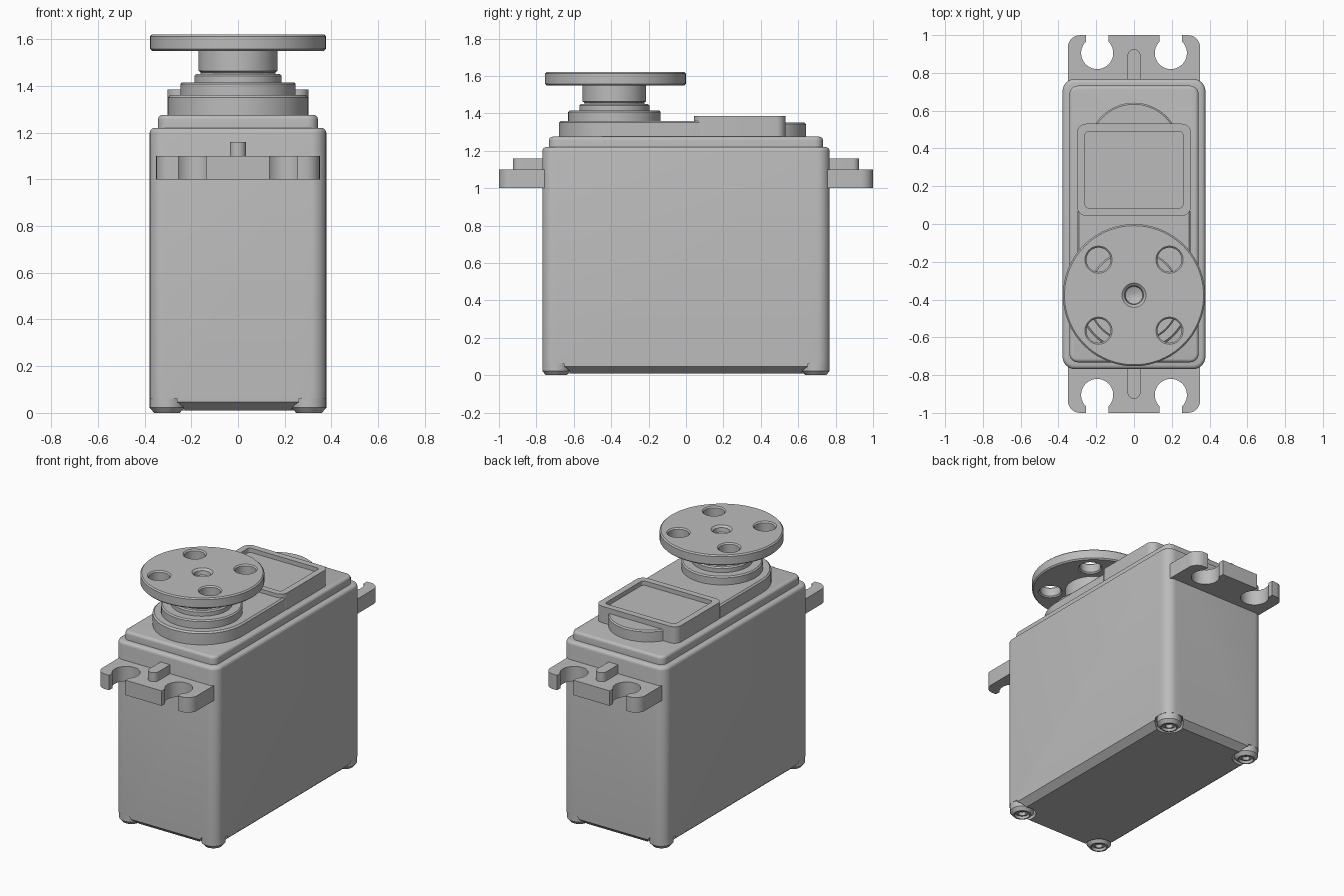
import bpy, bmesh, math

if "Cube" in bpy.data.objects:
    bpy.data.objects.remove(bpy.data.objects["Cube"], do_unlink=True)

grey = bpy.data.materials.new("grey plastic")
grey.use_nodes = True
COLOR = (0.5, 0.5, 0.5, 1)
grey.diffuse_color = COLOR
grey.node_tree.nodes["Principled BSDF"].inputs["Base Color"].default_value = COLOR


def arc(cx, cy, r, a0, a1, n):
    angles = [math.radians(a0 + (a1 - a0) * i / n) for i in range(n + 1)]
    return [(cx + r * math.cos(a), cy + r * math.sin(a)) for a in angles]


def circle(cx, cy, r, n=64):
    return arc(cx, cy, r, 0, 360, n)[:-1]


def rounded_rect(hx, hy, r, cy=0):
    pts = []
    for k, (sx, sy) in enumerate([(1, 1), (-1, 1), (-1, -1), (1, -1)]):
        pts += arc(sx * (hx - r), cy + sy * (hy - r), r, 90 * k, 90 * k + 90, 8)
    return pts


def loft(name, sections):
    """Skin a stack of (outline, z) sections and cap both ends."""
    bm = bmesh.new()
    rings = [[bm.verts.new((x, y, z)) for x, y in pts] for pts, z in sections]
    n = len(rings[0])
    for a, b in zip(rings, rings[1:]):
        for i in range(n):
            j = (i + 1) % n
            bm.faces.new((a[i], a[j], b[j], b[i]))
    bm.faces.new(rings[0])
    bm.faces.new(rings[-1])
    bmesh.ops.recalc_face_normals(bm, faces=bm.faces[:])
    mesh = bpy.data.meshes.new(name)
    bm.to_mesh(mesh)
    bm.free()
    mesh.materials.append(grey)
    obj = bpy.data.objects.new(name, mesh)
    bpy.context.collection.objects.link(obj)
    return obj


def lathe(name, cx, cy, profile, n=64):
    return loft(name, [(circle(cx, cy, r, n), z) for r, z in profile])


def activate(obj):
    bpy.ops.object.select_all(action="DESELECT")
    obj.select_set(True)
    bpy.context.view_layer.objects.active = obj


def cut(obj, cutters):
    for c in cutters:
        mod = obj.modifiers.new("cut", "BOOLEAN")
        mod.operation = "DIFFERENCE"
        mod.solver = "EXACT"
        mod.object = c
        activate(obj)
        bpy.ops.object.modifier_apply(modifier=mod.name)
        bpy.data.objects.remove(c, do_unlink=True)


def smooth(*objs):
    for o in objs:
        activate(o)
        bpy.ops.object.shade_smooth_by_angle(angle=math.radians(30))


def slab(name, hx, hy, r, z0, z1, b):
    """Rounded block whose top edge is rounded by b."""
    sections = [(rounded_rect(hx, hy, r), z0)]
    for k in range(5):
        a = math.radians(22.5 * k)
        d = b * (1 - math.cos(a))
        sections.append((rounded_rect(hx - d, hy - d, r - d), z1 - b + b * math.sin(a)))
    return sections


CORNERS = [(sx, sy) for sx in (-1, 1) for sy in (-1, 1)]
SHAFT_Y = -0.38

# Main case with chamfered base and pockets for the corner screws
case = loft("main_case", [(rounded_rect(0.335, 0.725, 0.03), 0.01)]
            + slab("", 0.378, 0.768, 0.065, 0.047, 1.22, 0.022))
cut(case, [lathe("pocket_cutter", sx * 0.305, sy * 0.695,
                 [(0.085, -0.1), (0.085, 0.062)], 32) for sx, sy in CORNERS])
lid = loft("case_lid", slab("", 0.342, 0.732, 0.045, 1.21, 1.275, 0.018))
smooth(case, lid)

# Corner screws under the case
for sx, sy in CORNERS:
    side = ("left" if sx > 0 else "right") + ("_back" if sy > 0 else "_front")
    smooth(lathe("corner_screw_" + side, sx * 0.304, sy * 0.694,
                 [(0.074, 0.07), (0.074, 0.022), (0.055, 0.0), (0.046, 0.0),
                  (0.042, 0.016), (0.024, 0.01), (0.018, 0.03), (0.006, 0.034)], 32))


# Raised gear housing with a round front
def housing(d):
    return ([(0.3 - d, 0.07)] + arc(0, SHAFT_Y, 0.3 - d, 0, -180, 40)
            + [(-0.3 + d, 0.07)])


smooth(loft("gear_housing", [(housing(0), 1.265), (housing(0), 1.35), (housing(0.01), 1.36)]))
smooth(lathe("rear_housing", 0, 0.4, [(0.242, 1.265), (0.242, 1.342), (0.234, 1.35)]))

# Cover box with a shallow recessed panel
smooth(loft("cover_box", [(rounded_rect(hx, hy, r, 0.287), z) for hx, hy, r, z in [
    (0.302, 0.244, 0.05, 1.265), (0.302, 0.244, 0.05, 1.385),
    (0.26, 0.202, 0.02, 1.385), (0.26, 0.202, 0.02, 1.356)]]))

# Stepped output shaft
smooth(lathe("output_shaft", 0, SHAFT_Y - 0.003, [
    (0.247, 1.35), (0.247, 1.407), (0.239, 1.415), (0.187, 1.415), (0.187, 1.442),
    (0.179, 1.45), (0.16, 1.45), (0.16, 1.458), (0.17, 1.464), (0.17, 1.555)]))

# Round horn with a centre screw recess and four holes
horn = lathe("round_horn", 0, SHAFT_Y + 0.003, [
    (0.368, 1.55), (0.376, 1.558), (0.376, 1.612), (0.368, 1.62), (0.064, 1.62),
    (0.05, 1.608), (0.046, 1.58), (0.01, 1.565)], 96)
cut(horn, [lathe("hole_cutter", sx * 0.188, SHAFT_Y + 0.003 + sy * 0.188,
                 [(0.08, 1.542), (0.064, 1.558), (0.064, 1.612), (0.08, 1.628)], 32)
           for sx, sy in CORNERS])
smooth(horn)

# Mounting flanges with open screw slots, and their stiffening ribs
half = ([(0.135, 1.0)] + arc(0.195, 0.905, 0.085, 135, 405, 28) + [(0.255, 1.0)]
        + arc(0.285, 0.935, 0.065, 90, 0, 8) + [(0.35, 0.74)])
for end, s in (("back", 1), ("front", -1)):
    outline = half + [(-x, y) for x, y in reversed(half)]
    flange = [(x, s * y) for x, y in outline]
    rib = [(x, s * y) for x, y in [(0.035, 0.74)] + arc(0, 0.89, 0.035, 0, 180, 12)
           + [(-0.035, 0.74)]]
    smooth(loft("mounting_flange_" + end, [(flange, 1.0), (flange, 1.1)]),
           loft("flange_rib_" + end, [(rib, 1.09), (rib, 1.16)]))
